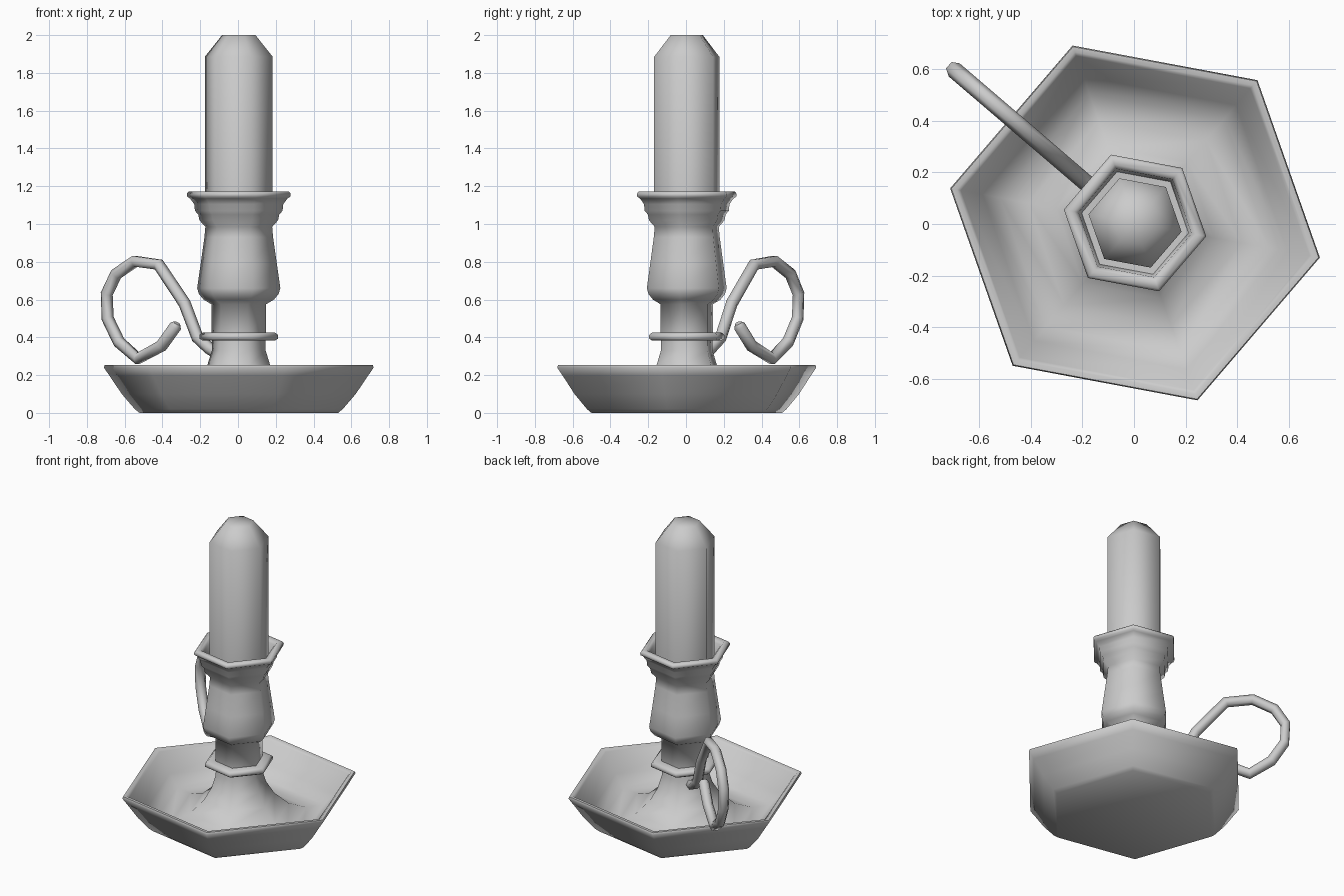
import bpy, bmesh, math

if "Cube" in bpy.data.objects:
    bpy.data.objects.remove(bpy.data.objects["Cube"])

SIDES = 6
TURN = math.radians(-10.6)      # rotation of every hexagonal section
CENTRE = (0.004, 0.004)


def smooth(ob, angle=65):
    bpy.ops.object.select_all(action='DESELECT')
    ob.select_set(True)
    bpy.context.view_layer.objects.active = ob
    bpy.ops.object.shade_smooth_by_angle(angle=math.radians(angle))


def lathe(name, profile, closed=False):
    """Spin an (r, z) profile into a six-sided solid; r = 0 makes a pole."""
    bm = bmesh.new()
    rings = []
    for r, z in profile:
        if r == 0:
            rings.append([bm.verts.new((*CENTRE, z))] * SIDES)
        else:
            rings.append([bm.verts.new((
                CENTRE[0] + r * math.cos(TURN + i * math.tau / SIDES),
                CENTRE[1] + r * math.sin(TURN + i * math.tau / SIDES), z))
                for i in range(SIDES)])
    pairs = list(zip(rings, rings[1:]))
    if closed:
        pairs.append((rings[-1], rings[0]))
    for a, b in pairs:
        for i in range(SIDES):
            j = (i + 1) % SIDES
            bm.faces.new(dict.fromkeys((a[i], a[j], b[j], b[i])))
    bmesh.ops.recalc_face_normals(bm, faces=bm.faces)
    me = bpy.data.meshes.new(name)
    bm.to_mesh(me)
    bm.free()
    ob = bpy.data.objects.new(name, me)
    bpy.context.collection.objects.link(ob)
    smooth(ob)
    return ob


# Drip dish, flaring up in the middle into the foot of the stem
lathe("dish", [
    (0, 0), (0.535, 0), (0.56, 0.02), (0.63, 0.10), (0.695, 0.195),
    (0.727, 0.24), (0.722, 0.253), (0.70, 0.253), (0.685, 0.24),
    (0.60, 0.12), (0.53, 0.055), (0.42, 0.05), (0.31, 0.09),
    (0.22, 0.17), (0.17, 0.25), (0.145, 0.33), (0.143, 0.40), (0, 0.40)])

# Collar ring around the stem
lathe("stem_ring", [
    (0.13, 0.385), (0.195, 0.383), (0.211, 0.393), (0.211, 0.413),
    (0.195, 0.425), (0.13, 0.423)], closed=True)

# Stem and candle socket with a stepped, rounded rim
lathe("socket", [
    (0, 0.395), (0.147, 0.395), (0.147, 0.575), (0.19, 0.60),
    (0.215, 0.63), (0.224, 0.66), (0.205, 0.79), (0.185, 0.93),
    (0.18, 0.985), (0.212, 1.02), (0.218, 1.05), (0.236, 1.07),
    (0.24, 1.105), (0.262, 1.135), (0.278, 1.145), (0.28, 1.16),
    (0.27, 1.172), (0.24, 1.172), (0.222, 1.155), (0.21, 1.06),
    (0, 1.05)])

# Candle with a bevelled tip
lathe("candle", [
    (0, 1.04), (0.183, 1.04), (0.183, 1.885), (0.09, 2.0), (0, 2.0)])

# Curled carrying handle: path as (front-view x, z) in a slanted vertical plane
path = [(-0.10, 0.31), (-0.15, 0.34), (-0.215, 0.40), (-0.283, 0.58),
        (-0.42, 0.785), (-0.545, 0.803), (-0.645, 0.735), (-0.695, 0.63),
        (-0.69, 0.50), (-0.63, 0.375), (-0.53, 0.287), (-0.405, 0.355),
        (-0.33, 0.46), (-0.323, 0.475)]
slope = math.tan(math.radians(139.4))
cu = bpy.data.curves.new("handle", 'CURVE')
cu.dimensions = '3D'
cu.bevel_depth = 0.033
cu.bevel_resolution = 1
cu.use_fill_caps = True
sp = cu.splines.new('POLY')
sp.points.add(len(path) - 1)
for p, (x, z) in zip(sp.points, path):
    p.co = (x, x * slope, z, 1)
sp.points[-1].radius = 0.6
handle = bpy.data.objects.new("handle", cu)
bpy.context.collection.objects.link(handle)
bpy.ops.object.select_all(action='DESELECT')
handle.select_set(True)
bpy.context.view_layer.objects.active = handle
bpy.ops.object.convert(target='MESH')
smooth(bpy.context.view_layer.objects.active)
